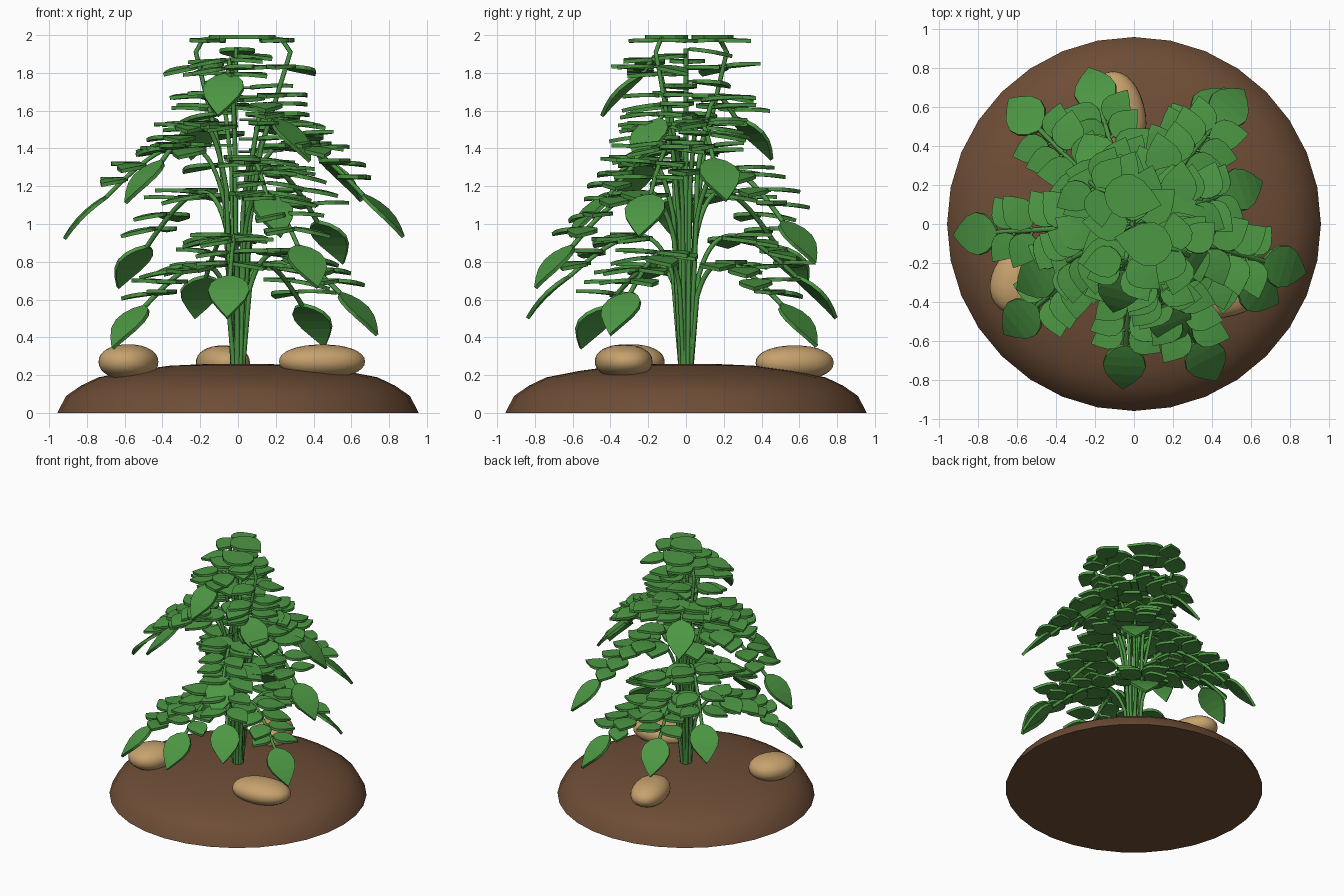
import bpy, bmesh, random
from math import cos, sin, pi, radians, atan2, hypot, copysign
from mathutils import Vector, Matrix
from mathutils.geometry import interpolate_bezier

random.seed(4)
cube = bpy.data.objects.get("Cube")
if cube:
    bpy.data.objects.remove(cube, do_unlink=True)


def material(name, rgb):
    m = bpy.data.materials.new(name)
    m.use_nodes = True
    m.diffuse_color = (*rgb, 1)
    bsdf = next(n for n in m.node_tree.nodes if n.type == 'BSDF_PRINCIPLED')
    bsdf.inputs["Base Color"].default_value = (*rgb, 1)
    bsdf.inputs["Roughness"].default_value = 0.8
    return m


SOIL = material("soil brown", (0.155, 0.074, 0.037))
TUBER = material("tuber tan", (0.57, 0.36, 0.155))
LEAF = material("leaf green", (0.073, 0.31, 0.057))
STEM = material("stem green", (0.07, 0.295, 0.055))


def add_object(name, data, mat):
    ob = bpy.data.objects.new(name, data)
    bpy.context.collection.objects.link(ob)
    data.materials.append(mat)
    return ob


def finish(bm, name, mat, smooth=False):
    mesh = bpy.data.meshes.new(name)
    bm.to_mesh(mesh)
    bm.free()
    ob = add_object(name, mesh, mat)
    if smooth:
        bpy.ops.object.select_all(action='DESELECT')
        ob.select_set(True)
        bpy.context.view_layer.objects.active = ob
        bpy.ops.object.shade_smooth_by_angle(angle=radians(50))
    return ob


# Soil mound: a lathed dome with a flat underside
bm = bmesh.new()
profile = [(0, 0), (0.957, 0), (0.91, 0.09), (0.83, 0.145), (0.74, 0.188),
           (0.56, 0.223), (0.36, 0.25), (0.18, 0.258), (0, 0.26)]
verts = [bm.verts.new((r, 0, z)) for r, z in profile]
edges = [bm.edges.new(pair) for pair in zip(verts, verts[1:])]
bmesh.ops.spin(bm, geom=verts + edges, cent=(0, 0, 0), axis=(0, 0, 1),
               angle=2 * pi, steps=32)
bmesh.ops.remove_doubles(bm, verts=bm.verts, dist=0.001)
bmesh.ops.recalc_face_normals(bm, faces=bm.faces)
finish(bm, "soil_mound", SOIL, smooth=True)

# Tubers half sunk in the soil, slightly blunter than plain ellipsoids
for name, place, size, turn in [
        ("tuber_right", (-0.58, -0.29, 0.27), (0.15, 0.18, 0.093), -25),
        ("tuber_back", (-0.08, 0.575, 0.265), (0.135, 0.21, 0.092), 15),
        ("tuber_left", (0.445, -0.33, 0.272), (0.23, 0.15, 0.09), 8)]:
    bm = bmesh.new()
    bmesh.ops.create_uvsphere(bm, u_segments=28, v_segments=16, radius=1)
    for v in bm.verts:
        v.co = [copysign(abs(c) ** 0.93, c) for c in v.co]
    bmesh.ops.transform(bm, verts=bm.verts, matrix=Matrix.LocRotScale(
        Vector(place), Matrix.Rotation(radians(turn), 3, 'Z'), Vector(size)))
    finish(bm, name, TUBER, smooth=True)


# Leaf and stem helpers
OUTLINE = [(0, 0.07), (0.08, 0.28), (0.22, 0.44), (0.4, 0.5),
           (0.6, 0.42), (0.8, 0.23), (1, 0)]
leaflets, end_leaves = bmesh.new(), bmesh.new()
stems = bpy.data.curves.new("stems", 'CURVE')
stems.dimensions = '3D'
stems.bevel_depth = 0.013
stems.bevel_resolution = 1
stems.use_fill_caps = True


def polar(angle, r, z):
    return Vector((r * cos(angle), r * sin(angle), z))


def add_leaf(bm, base, heading, pitch, length, width, camber):
    """Pointed oval blade that starts at base and points along heading."""
    along = Vector((cos(heading) * cos(pitch), sin(heading) * cos(pitch), sin(pitch)))
    side = Vector((-sin(heading), cos(heading), 0))
    up = along.cross(side)
    rows = []
    for t, w in OUTLINE:
        mid = base + along * (t * length) + up * (camber * length * (4 * t * (1 - t)))
        if w == 0:
            rows.append([bm.verts.new(mid)])
        else:
            rows.append([bm.verts.new(mid + side * (s * w * width)) for s in (-1, 1)])
    for a, b in zip(rows, rows[1:]):
        bm.faces.new([a[0], *b, a[1]])


def add_stem(points, radius=1.0):
    spline = stems.splines.new('POLY')
    spline.points.add(len(points) - 1)
    for p, co in zip(spline.points, points):
        p.co = (*co, 1)
        p.radius = radius


def add_side_leaf(start, heading, length, reach=0.025):
    """Leaflet lying nearly flat on a short stalk."""
    tip = start + polar(heading, reach, 0)
    add_stem([start, tip], 0.6)
    add_leaf(leaflets, tip, heading, random.uniform(-0.22, 0.08), length,
             length * 0.82, 0.025)


def add_frond(x, y, z):
    """Arching stem with leaflet pairs; x, y, z is the middle of its end leaf."""
    angle, r = atan2(y, x), hypot(x, y)
    crest = z + (0.37 if z < 0.65 else 0.46) * min(1, r / 0.7)
    low = polar(angle, 0.07, 0.74 * crest)
    end = polar(angle, r - 0.11, z + 0.11)
    arch = interpolate_bezier(low, polar(angle, 0.16, crest + 0.06),
                              polar(angle, r * 0.45, crest), end, 21)
    add_stem([polar(angle, 0.028, 0.23)] + list(arch))
    pairs = 5 if r > 0.5 else 3
    for i in range(pairs):
        t = 0.35 + 0.57 * i / (pairs - 1)
        spot = arch[round(t * 20)]
        for s in (-1, 1):
            add_side_leaf(spot, angle + s * random.uniform(0.8, 1.15),
                          0.25 - 0.07 * t + random.uniform(-0.015, 0.02))
    add_leaf(end_leaves, end, angle, -pi / 4, 0.31, 0.22, 0.06)


# Fronds, from the lowest tier to the highest
for spot in [(-0.05, -0.73, 0.61), (0.64, -0.35, 0.52), (0.40, 0.60, 0.46),
             (-0.20, 0.69, 0.61), (-0.58, -0.49, 0.45),
             (0.37, -0.70, 0.77), (0.49, 0.60, 0.90), (-0.56, 0.56, 0.77),
             (-0.81, -0.05, 1.03), (0.77, -0.22, 1.04),
             (0.19, -0.51, 1.04), (0.55, 0.18, 1.23), (-0.50, -0.28, 1.22),
             (0.29, -0.20, 1.44), (-0.20, 0.36, 1.45), (-0.08, -0.34, 1.68)]:
    add_frond(*spot)

# Two tall shoots that hook inward at the crown, each ending in a flat leaf
for angle, r, heading in ((radians(136), 0.31, -0.25), (radians(-30), 0.32, pi - 0.2)):
    knee = polar(angle, r, 1.91)
    top = polar(angle, r - 0.05, 1.975)
    add_stem([polar(angle, 0.02, 0.23), polar(angle, 0.07, 1.0),
              polar(angle, 0.14, 1.4), knee, top, top + polar(heading, 0.06, 0.008)])
    add_leaf(end_leaves, top + polar(heading, 0.04, 0.015), heading, 0, 0.3, 0.23, 0)
    for s in (-1, 1):
        add_leaf(leaflets, top, heading + s * 1.2, -0.03, 0.2, 0.16, 0)
        for k in range(3):
            spot = polar(angle, 0.14, 1.4).lerp(knee, 0.25 + 0.3 * k)
            add_side_leaf(spot, angle + s * 1.3, 0.2)

# Central stem with a spiral of flat leaflets that closes up toward its tip
add_stem([(0, 0, 0.23), (-0.02, 0, 1.2), (-0.01, 0, 1.93)])
for i in range(20):
    turn, z = i * radians(137.5), 1.28 + i * 0.034
    add_side_leaf(polar(turn, 0.01, z), turn, 0.23, 0.17 - 0.0085 * i)

# Turn the gathered blades and stems into objects
for bm, name in ((leaflets, "leaflets"), (end_leaves, "end_leaves")):
    ob = finish(bm, name, LEAF)
    slab = ob.modifiers.new("blade thickness", 'SOLIDIFY')
    slab.thickness = 0.02
    slab.offset = 0
add_object("stems", stems, STEM)
